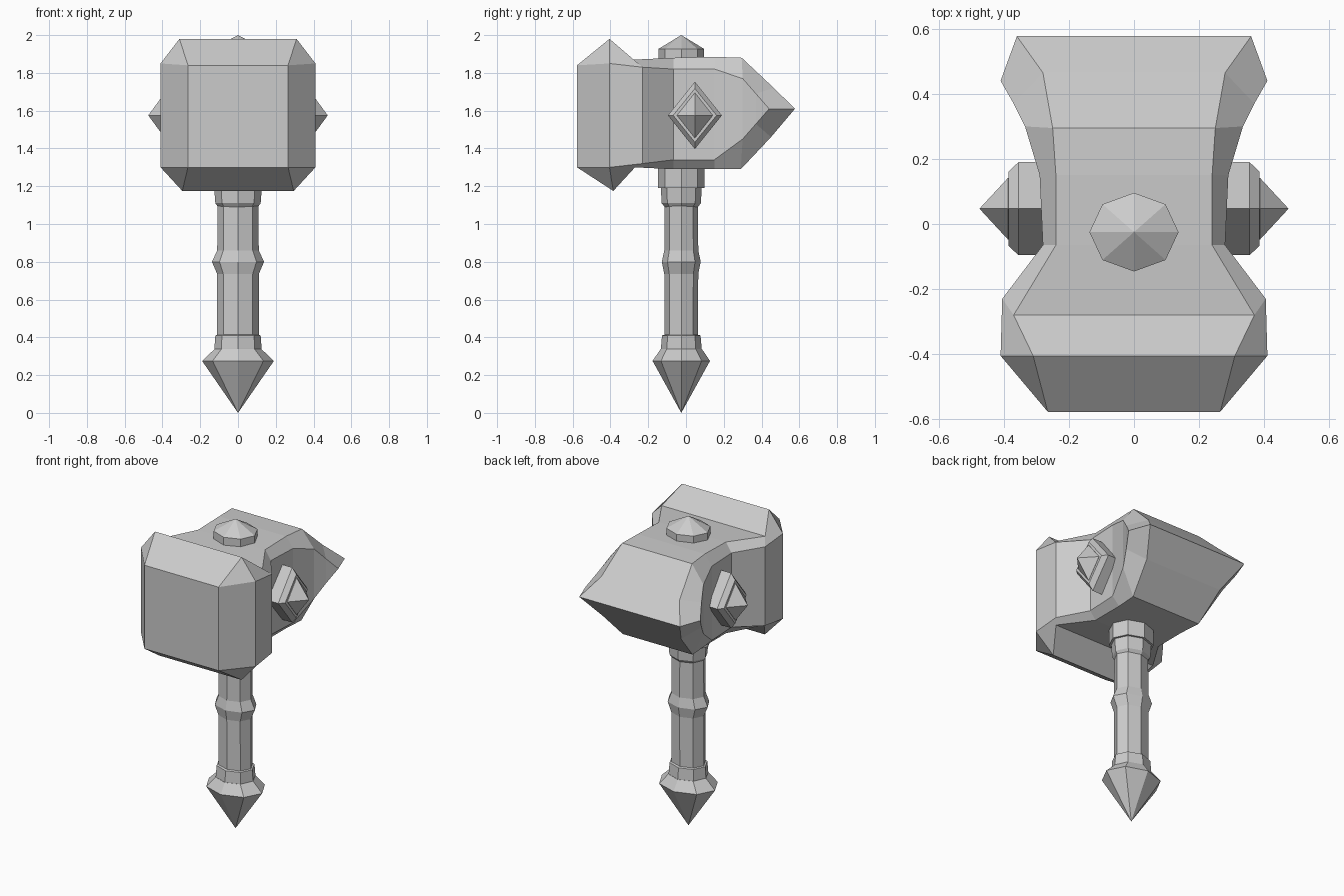
import bpy, bmesh
from math import sin, cos, pi


def loft(name, rings):
    """Skin equal-length closed rings and cap both ends."""
    bm = bmesh.new()
    vr = [[bm.verts.new(p) for p in ring] for ring in rings]
    n = len(vr[0])
    for a, b in zip(vr, vr[1:]):
        for i in range(n):
            j = (i + 1) % n
            bm.faces.new((a[i], a[j], b[j], b[i]))
    bm.faces.new(vr[0])
    bm.faces.new(vr[-1])
    bmesh.ops.remove_doubles(bm, verts=bm.verts, dist=1e-4)
    bmesh.ops.recalc_face_normals(bm, faces=bm.faces)
    me = bpy.data.meshes.new(name)
    bm.to_mesh(me)
    bm.free()
    ob = bpy.data.objects.new(name, me)
    bpy.context.collection.objects.link(ob)
    return ob


def turned(name, profile, cy=-0.025, sides=8):
    """Faceted lathe from (rx, ry, z) profile points."""
    return loft(name, [[(rx * cos(2 * pi * i / sides), cy + ry * sin(2 * pi * i / sides), z)
                        for i in range(sides)] for rx, ry, z in profile])


def head_ring(t, s, l, b):
    """Mirrored eight-point section: top, upper side, lower side, bottom."""
    right = [t, s, l, b]
    return right + [(-x, y, z) for x, y, z in reversed(right)]


# Hammer head: striking block, narrow neck, flared rear wedge
F = (0.265, -0.577, 1.84)
G = (0.265, -0.577, 1.30)
TIP = (0.36, 0.577, 1.61)
SIDE = (0.41, 0.44, 1.61)
loft("hammer_head", [
    head_ring(F, F, G, G),
    head_ring((0.31, -0.405, 1.98), (0.41, -0.405, 1.85), (0.41, -0.405, 1.30), (0.295, -0.385, 1.175)),
    head_ring((0.37, -0.28, 1.87), (0.405, -0.23, 1.83), (0.405, -0.23, 1.32), (0.37, -0.27, 1.30)),
    head_ring((0.24, -0.065, 1.88), (0.28, -0.065, 1.82), (0.28, -0.065, 1.34), (0.24, -0.065, 1.29)),
    head_ring((0.24, 0.15, 1.885), (0.29, 0.15, 1.82), (0.29, 0.15, 1.34), (0.24, 0.15, 1.29)),
    head_ring((0.25, 0.295, 1.88), (0.335, 0.30, 1.77), (0.335, 0.30, 1.45), (0.25, 0.29, 1.29)),
    head_ring((0.28, 0.465, 1.72), (0.37, 0.37, 1.69), (0.37, 0.37, 1.53), (0.28, 0.45, 1.46)),
    head_ring(TIP, SIDE, SIDE, TIP),
])

# Handle with middle ring and collars
turned("handle", [
    (0.11, 0.088, 0.36), (0.11, 0.09, 0.735), (0.138, 0.103, 0.80),
    (0.11, 0.09, 0.86), (0.108, 0.088, 1.20)])
turned("lower_collar", [(0.125, 0.108, 0.32), (0.125, 0.108, 0.34), (0.12, 0.102, 0.41), (0.105, 0.085, 0.415)])
turned("upper_collar", [(0.105, 0.088, 1.09), (0.12, 0.104, 1.11), (0.126, 0.108, 1.19)])
turned("head_socket", [(0.14, 0.122, 1.19), (0.14, 0.122, 1.32)])

# Pointed pommel
turned("pommel", [(0, 0, 0), (0.19, 0.152, 0.275), (0.125, 0.11, 0.337)])

# Cap on top of the head
turned("top_cap", [(0.137, 0.121, 1.85), (0.137, 0.121, 1.927), (0, 0, 2.0)])


def diamond(x, hy, hz):
    cy, cz = 0.047, 1.575
    return [(x, cy + hy, cz), (x, cy, cz + hz), (x, cy - hy, cz), (x, cy, cz - hz)]


# Diamond studs on both sides: bevelled plate and spike
for side, s in (("right", 1), ("left", -1)):
    loft(side + "_stud_plate", [diamond(s * x, hy, hz) for x, hy, hz in
                                ((0.24, 0.143, 0.178), (0.355, 0.143, 0.178), (0.385, 0.115, 0.142))])
    loft(side + "_stud_spike", [diamond(s * x, hy, hz) for x, hy, hz in
                                ((0.36, 0.095, 0.12), (0.387, 0.095, 0.12), (0.475, 0, 0))])
